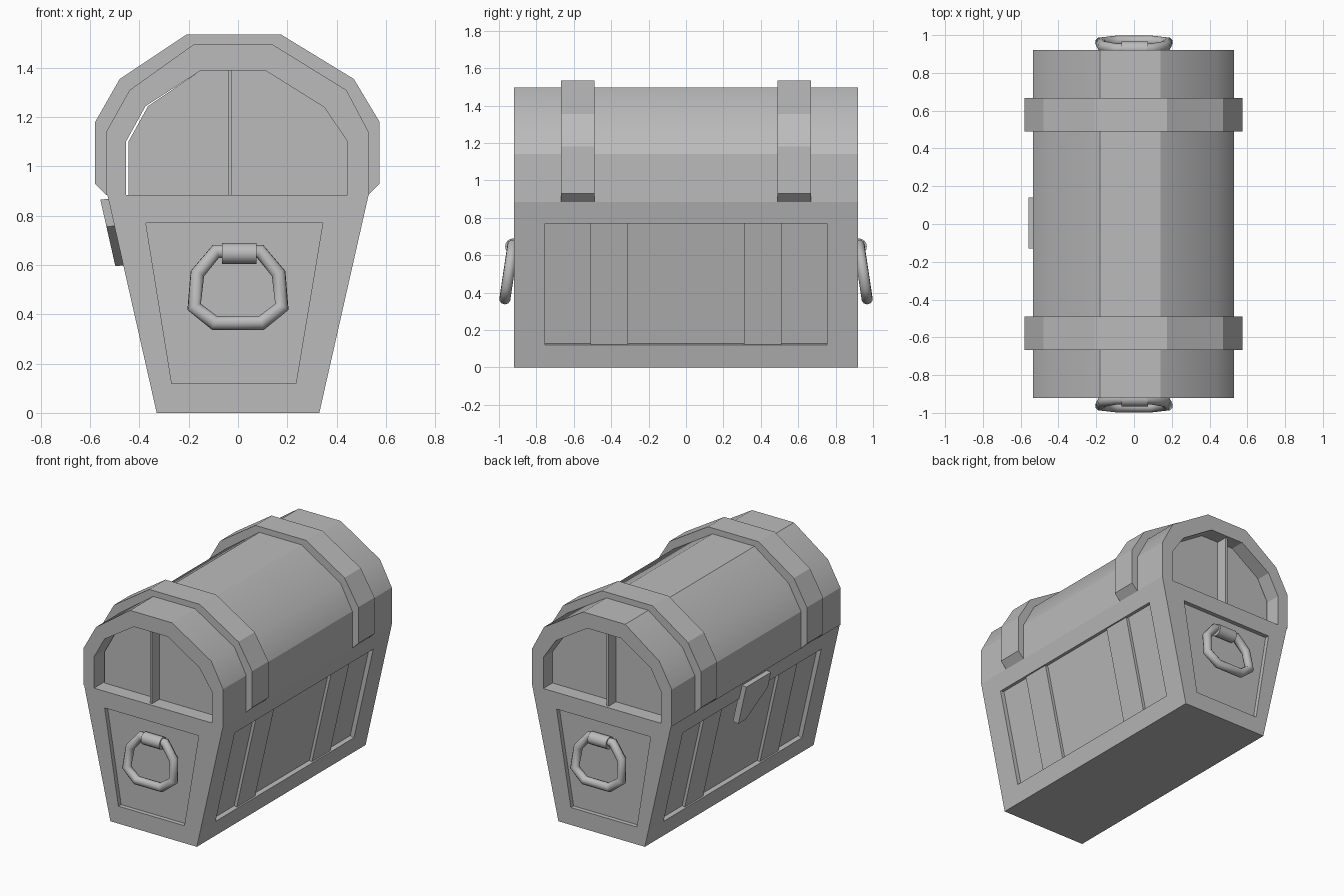
import bpy, bmesh, math
from mathutils import Vector

if "Cube" in bpy.data.objects:
    bpy.data.objects.remove(bpy.data.objects["Cube"], do_unlink=True)

grey = bpy.data.materials.new("plain_grey")
grey.use_nodes = True
grey.diffuse_color = (0.5, 0.5, 0.5, 1)
grey.node_tree.nodes["Principled BSDF"].inputs["Base Color"].default_value = (0.5, 0.5, 0.5, 1)

LENGTH = 0.92   # half length of the chest
RIM = 0.885     # height where the lid meets the body


def finish(name, bm):
    bmesh.ops.recalc_face_normals(bm, faces=bm.faces)
    mesh = bpy.data.meshes.new(name)
    bm.to_mesh(mesh)
    bm.free()
    mesh.materials.append(grey)
    obj = bpy.data.objects.new(name, mesh)
    bpy.context.collection.objects.link(obj)
    return obj


def loft(bm, first, second):
    """Closed solid between two matching outlines."""
    a = [bm.verts.new(p) for p in first]
    b = [bm.verts.new(p) for p in second]
    sides = []
    for i in range(len(a)):
        j = (i + 1) % len(a)
        sides.append(bm.faces.new((a[i], a[j], b[j], b[i])))
    bm.faces.new(a[::-1])
    bm.faces.new(b)
    return sides


def prism(name, profile, y0, y1):
    bm = bmesh.new()
    loft(bm, [(x, y0, z) for x, z in profile], [(x, y1, z) for x, z in profile])
    return finish(name, bm)


def wall(z):
    """Half width of the sloping body at a height."""
    return 0.33 + 0.2 * z / RIM


# Body: tapered box with a recessed panel on each side
def outline(z):
    w = wall(z)
    return [(sx * w, sy * LENGTH, z) for sx, sy in ((-1, -1), (1, -1), (1, 1), (-1, 1))]


bm = bmesh.new()
sides = loft(bm, outline(0), outline(RIM))
bmesh.ops.recalc_face_normals(bm, faces=bm.faces)
for face in sides:
    normal = face.normal.copy()
    bmesh.ops.inset_individual(bm, faces=[face], thickness=0.1)
    mid = face.calc_center_median()
    for v in face.verts:
        z = 0.12 if v.co.z < mid.z else 0.77
        if abs(normal.y) > 0.5:
            x = math.copysign(wall(z) - 0.145 + 0.03 * (z < 0.5), v.co.x) - 0.015
            if z < 0.5:
                x = math.copysign(0.252, v.co.x) - 0.017
            v.co = (x, math.copysign(LENGTH, mid.y), z)
        else:
            v.co = (math.copysign(wall(z), mid.x), math.copysign(0.755, v.co.y), z)
    inner = bmesh.ops.extrude_discrete_faces(bm, faces=[face])["faces"][0]
    for v in inner.verts:
        v.co -= normal * 0.03
finish("body", bm)

# Upright planks in the long side panels
for s, side in ((1, "left"), (-1, "right")):
    for y, end in ((-0.41, "front"), (0.41, "back")):
        profile = [(s * (wall(z) - d), z) for z, d in
                   ((0.12, 0.035), (0.12, 0.01), (0.77, 0.01), (0.77, 0.035))]
        prism(f"{side}_{end}_plank", profile, y - 0.1, y + 0.1)

# Lid: faceted arch, hollow, with set-back end boards
outer = [(-0.535, RIM), (-0.535, 1.14), (-0.44, 1.31), (-0.18, 1.495),
         (0.14, 1.495), (0.44, 1.31), (0.53, 1.14), (0.53, RIM)]
inner = [(-0.455, RIM), (-0.455, 1.1), (-0.375, 1.245), (-0.15, 1.39),
         (0.11, 1.39), (0.35, 1.24), (0.445, 1.1), (0.445, RIM)]
lid = prism("lid", outer + inner[::-1], -LENGTH, LENGTH)
lid.data.shade_smooth()
for edge in lid.data.edges:
    a, b = (lid.data.vertices[i].co for i in edge.vertices)
    edge.use_edge_sharp = not (abs(a.z - 1.31) < 0.01 and abs(b.z - 1.31) < 0.01)

board = [(x + 0.01 if x < -0.3 else x, z) for x, z in inner]
for s, end in ((-1, "front"), (1, "back")):
    prism(f"{end}_lid_board", board, s * 0.8, s * 0.82)
    bar = [(-0.04, RIM), (-0.025, RIM), (-0.025, 1.39), (-0.04, 1.39)]
    prism(f"{end}_lid_bar", bar, s * 0.82, s * 0.9)

# Raised bands around the lid, with bevelled feet
band = [(-0.535, RIM), (-0.58, 0.93), (-0.58, 1.18), (-0.48, 1.355), (-0.21, 1.535),
        (0.175, 1.535), (0.47, 1.355), (0.575, 1.18), (0.575, 0.93), (0.53, RIM)]
for s, end in ((-1, "front"), (1, "back")):
    prism(f"{end}_band", band + outer[-2:0:-1], s * 0.49, s * 0.667)

# Latch plate, tapered to one lower corner
latch = [(0.14, 0.87), (-0.13, 0.87), (-0.13, 0.76), (0.06, 0.6), (0.14, 0.6)]
bm = bmesh.new()
loft(bm, [(-wall(z) + 0.01, y, z) for y, z in latch],
     [(-wall(z) - 0.032, y, z - 0.005) for y, z in latch])
finish("latch", bm)

# Ring handles: mitred octagon tube hanging from a sleeve
ring = [(0.09, 0.655), (0.165, 0.565), (0.178, 0.43), (0.095, 0.365)]
ring += [(-x, z) for x, z in reversed(ring)]


def handle_y(z):
    return 0.925 + (0.655 - z) * 0.15


for s, end in ((-1, "front"), (1, "back")):
    curve = bpy.data.curves.new(f"{end}_handle", "CURVE")
    curve.dimensions = "3D"
    curve.bevel_depth = 0.03
    curve.bevel_resolution = 3
    spline = curve.splines.new("POLY")
    spline.points.add(len(ring) - 1)
    for point, (x, z) in zip(spline.points, ring):
        point.co = (x, s * handle_y(z), z, 1)
    spline.use_cyclic_u = True
    spline.use_smooth = True
    curve.materials.append(grey)
    obj = bpy.data.objects.new(f"{end}_handle", curve)
    bpy.context.collection.objects.link(obj)

    bpy.ops.mesh.primitive_cylinder_add(vertices=16, radius=0.042, depth=0.14,
                                        location=(0.005, s * 0.925, 0.647),
                                        rotation=(0, math.pi / 2, 0))
    sleeve = bpy.context.object
    sleeve.name = f"{end}_handle_sleeve"
    sleeve.data.materials.append(grey)
    bpy.ops.object.shade_smooth_by_angle(angle=math.radians(40))
